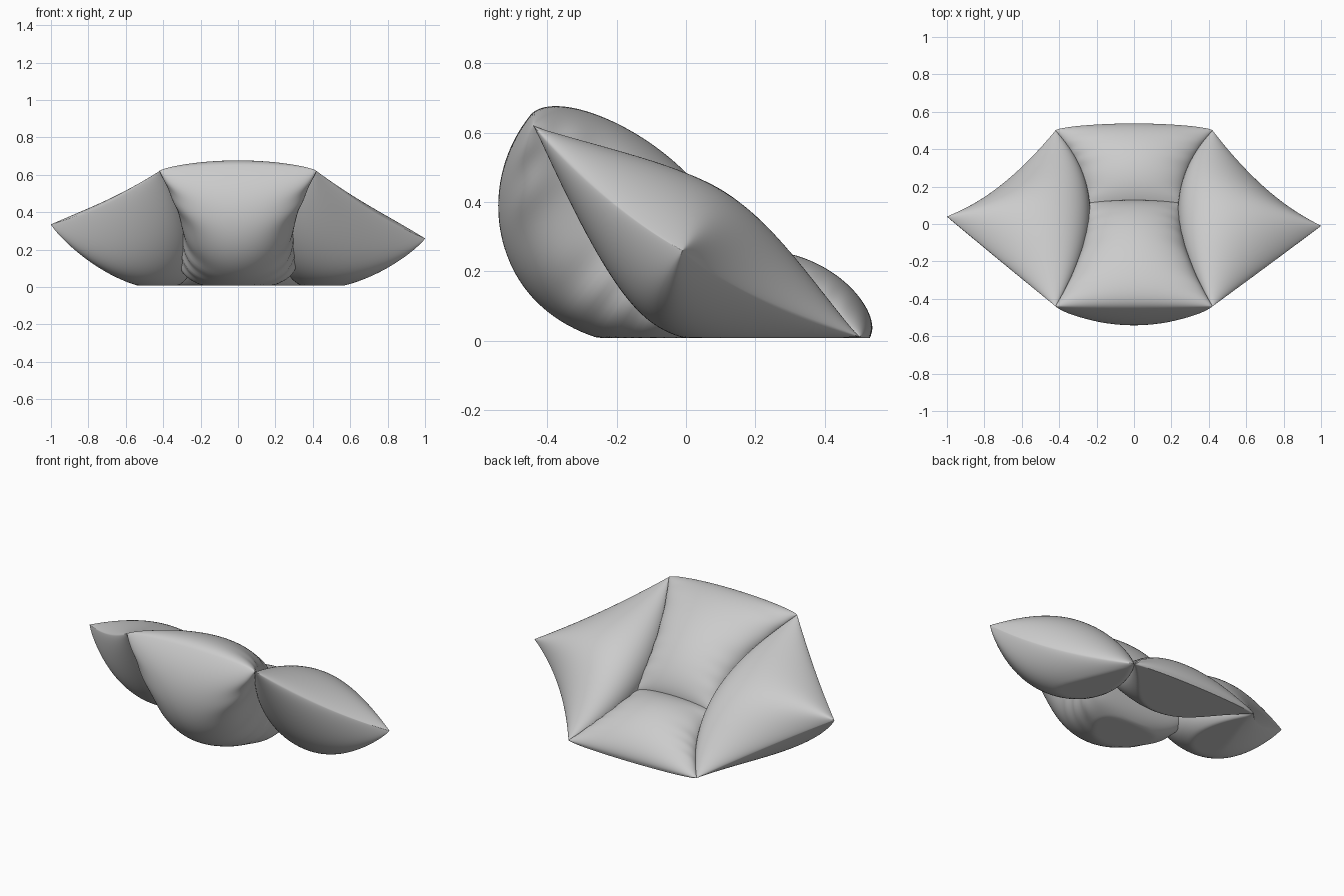
import bpy, bmesh, math
from mathutils import Vector

FLOOR = 0.008
N = 60

old = bpy.data.objects.get("Cube")
if old:
    bpy.data.objects.remove(old, do_unlink=True)

fabric = bpy.data.materials.new("grey fabric")
fabric.use_nodes = True
grey = (0.6, 0.6, 0.6, 1)
fabric.diffuse_color = grey
fabric.node_tree.nodes["Principled BSDF"].inputs["Base Color"].default_value = grey


def bezier(a, mid, b, t):
    """Quadratic curve passing through mid at t = 0.5."""
    c = 2 * mid - (a + b) / 2
    return a * (1 - t) ** 2 + c * 2 * t * (1 - t) + b * t * t


def dome(t, power):
    return max(0, 4 * t * (1 - t)) ** power


def pucker(u, v):
    """Small gathers that fade away from the side seams."""
    edge = math.exp(-14 * min(u, 1 - u))
    return 1 + 0.08 * edge * math.sin(38 * v + 2 * math.sin(9 * v))


def cushion(name, surface, upper, lower):
    """Two inflated skins sharing one seam outline, resting on the floor."""
    bm = bmesh.new()
    steps = [(1 - math.cos(math.pi * i / N)) / 2 for i in range(N + 1)]
    for skin, flip in ((upper, False), (lower, True)):
        rows = []
        for v in steps:
            row = []
            for u in steps:
                p = surface(u, v) + skin(u, v)
                p.z = max(p.z, FLOOR)
                row.append(bm.verts.new(p))
            rows.append(row)
        for r, s in zip(rows, rows[1:]):
            for i in range(N):
                quad = [r[i], r[i + 1], s[i + 1], s[i]]
                bm.faces.new(quad[::-1] if flip else quad)
    bmesh.ops.remove_doubles(bm, verts=bm.verts, dist=0.0002)
    bmesh.ops.recalc_face_normals(bm, faces=bm.faces)
    mesh = bpy.data.meshes.new(name)
    bm.to_mesh(mesh)
    bm.free()
    mesh.materials.append(fabric)
    ob = bpy.data.objects.new(name, mesh)
    bpy.context.collection.objects.link(ob)
    bpy.ops.object.select_all(action='DESELECT')
    ob.select_set(True)
    bpy.context.view_layer.objects.active = ob
    bpy.ops.object.shade_smooth_by_angle(angle=math.radians(50))


def strip(a, mid, b, bow):
    """Surface between a right-hand edge curve and its mirror image."""
    def surface(u, v):
        p = bezier(Vector(a), Vector(mid), Vector(b), v)
        p.x *= 2 * u - 1
        return p + Vector(bow(v)) * dome(u, 0.6)
    return surface


# Backrest: shallow in front, deep and round behind, flat where it rests
def back_front(u, v):
    return Vector((0, 0.62, 0.78)) * 0.15 * dome(u, 0.45) * dome(v, 0.5) * pucker(u, v)


def back_rear(u, v):
    depth = 0.42 * dome(u, 0.42 - 0.2 * v) * dome(v, 0.5 - 0.15 * v ** 3) * pucker(u, v)
    spread = (2 * u - 1) * 0.16 * dome(v, 0.5) * v ** 3
    sink = 0.05 * dome(v, 0.35) * v ** 3 * dome(u, 0.25)
    return Vector((spread, -0.62 * depth * (1 - 0.6 * v ** 4), -0.78 * depth - sink))


cushion("backrest_cushion",
        strip((0.42, -0.44, 0.62), (0.28, -0.14, 0.40), (0.26, 0.11, 0.19),
              lambda v: (0, -0.01 * (1 - v), 0.03 * (1 - v))),
        back_front, back_rear)


# Seat: wedge sloping to the front seam
def seat_top(u, v):
    return Vector((0, 0.38, 0.92)) * 0.122 * dome(u, 0.5) * dome(v, 0.58) * pucker(u, v)


def seat_bottom(u, v):
    return Vector((0, -0.2, -0.9)) * 0.17 * dome(u, 0.5) * dome(v, 0.5)


cushion("seat_cushion",
        strip((0.26, 0.06, 0.20), (0.29, 0.28, 0.12), (0.42, 0.50, 0.012),
              lambda v: (0, 0.035 * v, 0.01 * v)),
        seat_top, seat_bottom)


# Arms: inner seam curve drawn out to a pointed tip
def arm(name, tip, rise, drop):
    side = math.copysign(1, tip[0])
    back = Vector((0.42 * side, -0.44, 0.62))
    waist = Vector((0.235 * side, 0.06, 0.26))
    front = Vector((0.42 * side, 0.50, 0.012))

    def surface(u, v):
        p = bezier(back, waist, front, v).lerp(Vector(tip), u)
        p.y -= 0.25 * u * (1 - u) * v * v
        p.z -= 0.12 * u * (1 - u) * (1 - v) ** 2
        return p

    def swell(u, v, taper):
        return 2.5 * math.sqrt(u) * (1 - u) ** taper * dome(v, 0.6 + 0.25 * u)

    def underside(u, v):
        inward = -0.25 * side * (1 - u) ** 3
        return Vector((inward, -0.45, -0.88)) * drop * swell(u, v, 0.85)

    cushion(name, surface,
            lambda u, v: Vector((0, 0.5, 0.85)) * rise * swell(u, v, 1), underside)


arm("left_arm_cushion", (1.0, -0.01, 0.26), 0.205, 0.23)
arm("right_arm_cushion", (-1.0, 0.04, 0.335), 0.175, 0.26)
